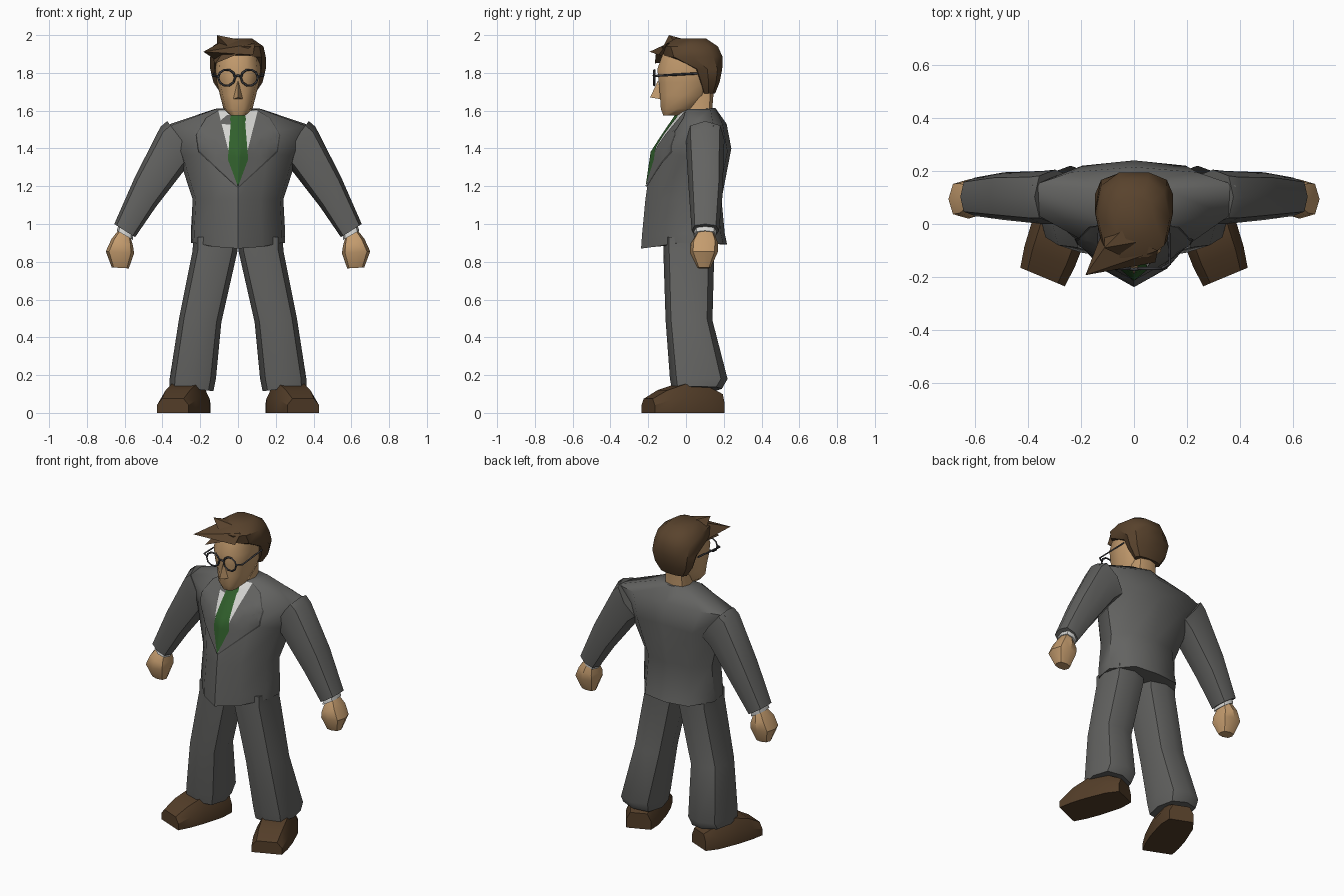
import bpy, bmesh, math
from mathutils import Vector
from mathutils.bvhtree import BVHTree

if "Cube" in bpy.data.objects:
    bpy.data.objects.remove(bpy.data.objects["Cube"])


def material(name, rgb):
    m = bpy.data.materials.new(name)
    m.diffuse_color = (*rgb, 1)
    m.use_nodes = True
    m.node_tree.nodes["Principled BSDF"].inputs["Base Color"].default_value = m.diffuse_color
    return m


SUIT = material("suit grey", (0.125, 0.125, 0.12))
EDGE = material("seam grey", (0.06, 0.06, 0.058))
SKIN = material("skin", (0.55, 0.33, 0.155))
HAIR = material("hair brown", (0.10, 0.056, 0.026))
SHOE = material("shoe brown", (0.088, 0.048, 0.022))
SHIRT = material("shirt white", (0.66, 0.66, 0.64))
TIE = material("tie green", (0.03, 0.115, 0.025))
FRAME = material("spectacle frame", (0.045, 0.045, 0.05))


def finish(bm, name, mat, mirror=False, angle=50, recalc=True):
    if recalc:
        bmesh.ops.recalc_face_normals(bm, faces=bm.faces[:])
    me = bpy.data.meshes.new(name)
    bm.to_mesh(me)
    bm.free()
    me.materials.append(mat)
    ob = bpy.data.objects.new(name, me)
    bpy.context.collection.objects.link(ob)
    bpy.ops.object.select_all(action='DESELECT')
    ob.select_set(True)
    bpy.context.view_layer.objects.active = ob
    bpy.ops.object.shade_smooth_by_angle(angle=math.radians(angle))
    if mirror:
        ob.modifiers.new("mirror", 'MIRROR').use_clip = False
    return ob


def loft(rings):
    """Skin a list of equal-length closed rings and cap both ends."""
    bm = bmesh.new()
    vs = [[bm.verts.new(p) for p in r] for r in rings]
    n = len(vs[0])
    for a, b in zip(vs, vs[1:]):
        for i in range(n):
            j = (i + 1) % n
            bm.faces.new((a[i], a[j], b[j], b[i]))
    bm.faces.new(vs[0])
    bm.faces.new(vs[-1])
    return bm


def tube(name, mat, sections, sides=8, power=0.75, mirror=False, angle=50):
    """Sections are (outer x, outer z, inner x, inner z, front y, back y)."""
    rings = []
    for xo, zo, xi, zi, y0, y1 in sections:
        ring = []
        for k in range(sides):
            a = 2 * math.pi * k / sides
            c, s = math.cos(a), math.sin(a)
            c = math.copysign(abs(c) ** power, c)
            s = math.copysign(abs(s) ** power, s)
            ring.append(((xo + xi) / 2 + c * (xo - xi) / 2,
                         (y0 + y1) / 2 + s * (y1 - y0) / 2,
                         (zo + zi) / 2 + c * (zo - zi) / 2))
        rings.append(ring)
    return finish(loft(rings), name, mat, mirror, angle)


def level(z, w, y0, y1):
    return (w, z, -w, z, y0, y1)


# Jacket body: pointed front, flat back; z given at front, side and back
def jacket_ring(zf, zs, zb, w, yf, ys, yb):
    half = [(0, yf, zf), (.5 * w, yf + (ys - yf) * .28, zf * .7 + zs * .3),
            (.93 * w, ys - .055, zs), (w, ys + .06, zs),
            (.62 * w, yb - .02, zb * .6 + zs * .4), (0, yb, zb)]
    return half + [(-x, y, z) for x, y, z in half[-2:0:-1]]


body = loft([jacket_ring(*r) for r in (
    (.87, .90, .89, .248, -.238, .01, .218),
    (.95, .95, .95, .25, -.232, .01, .205),
    (1.13, 1.13, 1.13, .24, -.215, .02, .188),
    (1.38, 1.36, 1.40, .315, -.178, .06, .24),
    (1.47, 1.52, 1.53, .385, -.12, .085, .215),
    (1.595, 1.61, 1.615, .12, -.035, .07, .155))])
bmesh.ops.recalc_face_normals(body, faces=body.faces[:])
tree = BVHTree.FromBMesh(body)
finish(body, "jacket_body", SUIT)

# Sleeves, cuffs, fists
tube("sleeve", SUIT, [
    (.375, 1.545, .22, 1.34, .0, .205), (.41, 1.515, .28, 1.29, .0, .20),
    (.545, 1.25, .435, 1.09, .015, .195), (.655, 1.0, .545, .93, .03, .175)],
    mirror=True)
tube("shirt_cuff", SHIRT, [
    (.63, 1.0, .56, .96, .045, .165), (.642, .965, .555, .915, .04, .16)],
    mirror=True)
tube("fist", SKIN, [
    (.635, .965, .567, .925, .055, .15), (.67, .92, .555, .88, .025, .17),
    (.70, .855, .55, .845, .02, .168), (.668, .77, .578, .765, .06, .13)],
    mirror=True, angle=35)

# Trouser legs
tube("trouser_leg", SUIT, [
    (.238, .93, .0, .93, -.12, .15), (.24, .86, .002, .86, -.12, .15),
    (.312, .50, .088, .48, -.108, .14), (.362, .18, .117, .18, -.085, .22),
    (.362, .14, .13, .115, -.075, .19)], mirror=True)

# Shoes, toes turned out
heel, toe = Vector((.215, .175, 0)), Vector((.345, -.2, 0))
side = Vector((.91, .38, 0))
shoe = []
for s, w, h in ((0, .075, .10), (.2, .1, .135), (.55, .108, .152), (.8, .104, .12), (1, .092, .075)):
    c = heel.lerp(toe, s)
    shoe.append([c + side * (w * u) + Vector((0, 0, h * v)) for u, v in
                 ((-1, 0), (-1, .55), (-.68, 1), (.68, 1), (1, .55), (1, 0))])
finish(loft(shoe), "shoe", SHOE, True, 30)

# Head and neck
tube("neck", SKIN, [level(1.55, .085, -.01, .14), level(1.62, .075, 0, .14),
                    level(1.74, .075, -.01, .15)])
tube("head", SKIN, [
    level(1.575, .04, -.122, -.04), level(1.61, .077, -.137, .05),
    level(1.68, .095, -.143, .12), level(1.75, .112, -.15, .14),
    level(1.82, .12, -.158, .16), level(1.91, .11, -.125, .15)],
    sides=10, power=.8)


def spike(name, mat, base, tip, angle=30):
    bm = bmesh.new()
    vs = [bm.verts.new(p) for p in base]
    t = bm.verts.new(tip)
    bm.faces.new(vs)
    for i in range(len(vs)):
        bm.faces.new((vs[i - 1], vs[i], t))
    finish(bm, name, mat, angle=angle)


spike("nose", SKIN, [(0, -.148, 1.76), (-.028, -.13, 1.66), (.028, -.13, 1.66)],
      (0, -.19, 1.67))

# Hair cap with a swept fringe
tube("hair_cap", HAIR, [
    level(1.69, .09, .085, .155), level(1.75, .13, .06, .18),
    level(1.82, .147, .03, .195), level(1.885, .147, -.12, .20),
    level(1.94, .135, -.135, .175), level(1.982, .075, -.06, .11)],
    sides=10, power=.8, angle=40)
spike("fringe_sweep", HAIR, [(-.12, -.03, 1.87), (.08, -.145, 1.895),
                             (.09, -.1, 1.955), (-.07, -.03, 1.975)],
      (-.183, -.193, 1.912))
spike("fringe_lock", HAIR, [(-.13, -.02, 1.87), (0, -.16, 1.90), (-.05, -.1, 1.95)],
      (-.12, -.165, 1.85))
spike("fringe_crest", HAIR, [(-.11, -.04, 1.93), (-.03, -.13, 1.92),
                             (.06, -.06, 1.965), (0, .02, 1.97)],
      (-.112, -.09, 2.0))


# Flat clothing details draped over the front of the jacket
def drape(name, mat, outline, lift):
    bm = bmesh.new()
    bm.faces.new([bm.verts.new((x, 0, z)) for x, z in outline])
    bmesh.ops.triangulate(bm, faces=bm.faces[:])
    cuts = [((0, 0, 1.17 + .03 * i), (0, 0, 1)) for i in range(16)]
    cuts += [((.03 * i, 0, 0), (1, 0, 0)) for i in range(1, 9)]
    for co, no in cuts:
        bmesh.ops.bisect_plane(bm, geom=bm.verts[:] + bm.edges[:] + bm.faces[:],
                               plane_co=co, plane_no=no)
    for v in bm.verts:
        hit = tree.ray_cast(Vector((v.co.x, -1, v.co.z)), Vector((0, 1, 0)))[0]
        if hit is None or hit.y > .06:
            hit = tree.find_nearest(Vector((v.co.x, -.04, v.co.z)))[0]
        v.co = hit + Vector((0, -lift, lift * .3))
    for f in bm.faces:
        f.normal_update()
        if f.normal.y > 0:
            f.normal_flip()
    finish(bm, name, mat, mirror=True, recalc=False)


drape("shirt_front", SHIRT, [(0, 1.2), (.08, 1.36), (.105, 1.6), (0, 1.6)], .004)
drape("necktie", TIE, [(0, 1.195), (.054, 1.34), (.022, 1.51), (.043, 1.55),
                       (.034, 1.585), (0, 1.588)], .009)
lapel = [(.002, 1.195), (.205, 1.385), (.165, 1.445), (.218, 1.475),
         (.165, 1.56), (.105, 1.6), (.08, 1.36)]
drape("lapel_seam", EDGE, [(x + (.006 if 0 < i < 5 else 0),
                            z - (.006 if i < 4 else 0))
                           for i, (x, z) in enumerate(lapel)], .005)
drape("lapel", SUIT, lapel, .008)

# Round spectacles
cu = bpy.data.curves.new("spectacles", 'CURVE')
cu.dimensions = '3D'
cu.bevel_depth = .006
cu.bevel_resolution = 0


def wire(points, closed=False):
    sp = cu.splines.new('POLY')
    sp.points.add(len(points) - 1)
    for p, co in zip(sp.points, points):
        p.co = (*co, 1)
    sp.use_cyclic_u = closed


for s in (-1, 1):
    wire([(s * .06 + .045 * math.cos(k * math.pi / 5), -.168,
           1.775 + .043 * math.sin(k * math.pi / 5)) for k in range(10)], True)
    wire([(s * .103, -.168, 1.782), (s * .135, -.15, 1.785), (s * .128, .06, 1.797)])
wire([(-.018, -.168, 1.78), (0, -.172, 1.787), (.018, -.168, 1.78)])
glasses = bpy.data.objects.new("spectacles", cu)
cu.materials.append(FRAME)
bpy.context.collection.objects.link(glasses)
bpy.ops.object.select_all(action='DESELECT')
glasses.select_set(True)
bpy.context.view_layer.objects.active = glasses
bpy.ops.object.convert(target='MESH')
